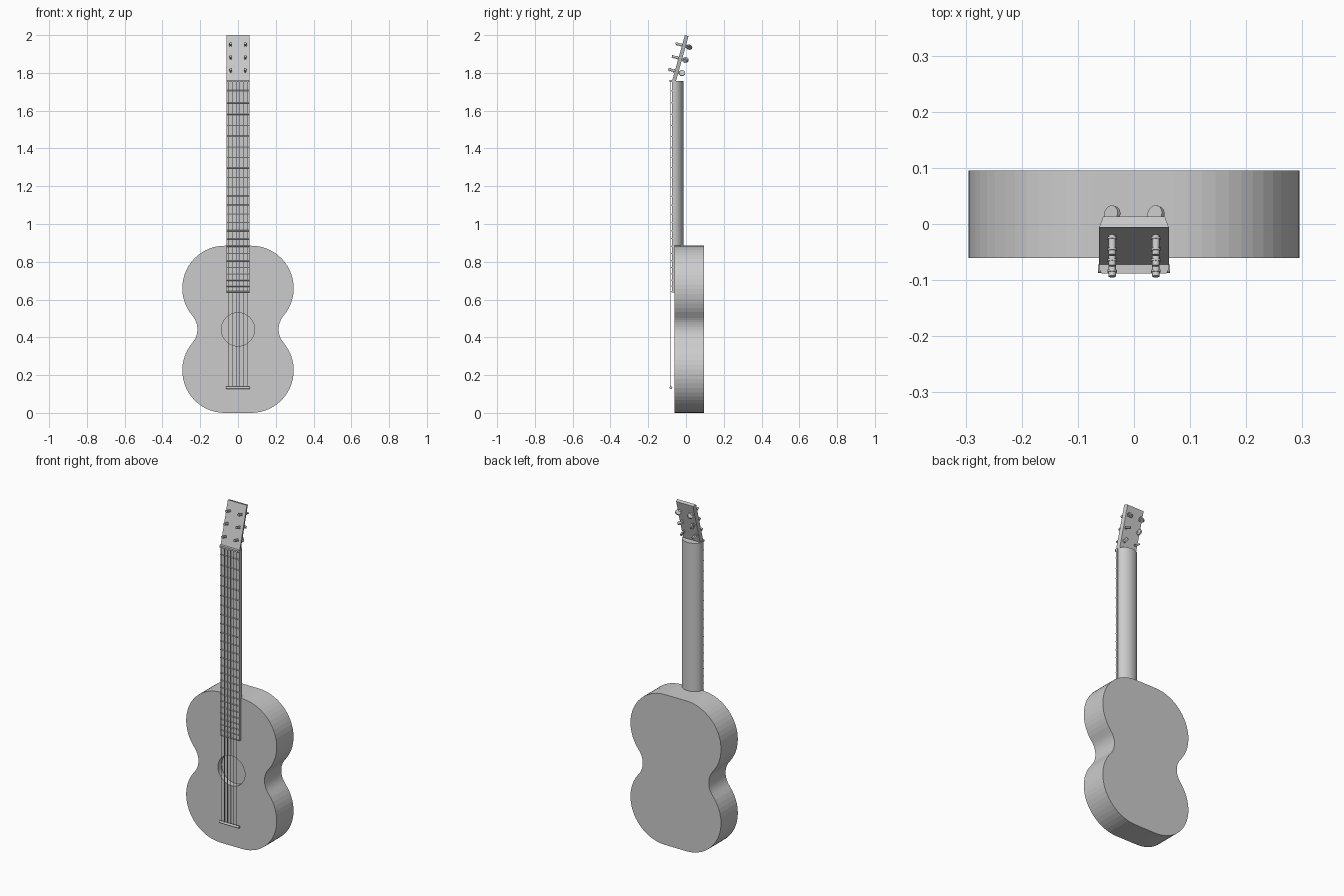
import bpy, bmesh
from math import sin, cos, pi, radians, atan2
from mathutils import Matrix, Vector

if "Cube" in bpy.data.objects:
    bpy.data.objects.remove(bpy.data.objects["Cube"])

GREY = (0.6, 0.6, 0.6, 1)
mat = bpy.data.materials.new("plain grey")
mat.use_nodes = True
mat.diffuse_color = GREY
mat.node_tree.nodes["Principled BSDF"].inputs["Base Color"].default_value = GREY


def finish(name, bm, smooth=False):
    bmesh.ops.recalc_face_normals(bm, faces=bm.faces)
    mesh = bpy.data.meshes.new(name)
    bm.to_mesh(mesh)
    bm.free()
    mesh.materials.append(mat)
    obj = bpy.data.objects.new(name, mesh)
    bpy.context.collection.objects.link(obj)
    bpy.ops.object.select_all(action='DESELECT')
    obj.select_set(True)
    bpy.context.view_layer.objects.active = obj
    if smooth:
        bpy.ops.object.shade_smooth_by_angle(angle=radians(35))
    return obj


def prism(name, outline, offset, smooth=False, matrix=Matrix()):
    """Extrude a closed ring of 3D points along an offset."""
    bm = bmesh.new()
    face = bm.faces.new([bm.verts.new(p) for p in outline])
    new = bmesh.ops.extrude_face_region(bm, geom=[face], use_keep_orig=True)["geom"]
    bmesh.ops.translate(bm, vec=offset, verts=[v for v in new if isinstance(v, bmesh.types.BMVert)])
    bm.transform(matrix)
    return finish(name, bm, smooth)


def box(name, x, y, z):
    ring = [(-x, y[0], z[0]), (x, y[0], z[0]), (x, y[1], z[0]), (-x, y[1], z[0])]
    return prism(name, ring, (0, 0, z[1] - z[0]))


def add_rod(bm, a, b, r, sides=12):
    a, b = Vector(a), Vector(b)
    turn = (b - a).to_track_quat('Z', 'Y').to_matrix().to_4x4()
    bmesh.ops.create_cone(bm, cap_ends=True, segments=sides, radius1=r, radius2=r,
                          depth=(b - a).length, matrix=Matrix.Translation((a + b) / 2) @ turn)


def arc(cx, cz, r, start, end, steps):
    angles = [start + (end - start) * i / steps for i in range(steps + 1)]
    return [(cx + r * cos(a), cz + r * sin(a)) for a in angles]


# Body: two round bouts joined by a concave waist, mirrored
LOW, HIGH, MID, BOUT, CX, WAIST = 0.225, 0.66, 0.4425, 0.225, 0.07, 0.11
WX = 0.325
lean = atan2(HIGH - MID, WX - CX)
half = arc(CX, LOW, BOUT, -pi / 2, lean, 20)
half += arc(WX, MID, WAIST, pi + lean, pi - lean, 12)[1:-1]
half += arc(CX, HIGH, BOUT, -lean, pi / 2, 20)
outline = half + [(-x, z) for x, z in reversed(half)]
FRONT, BACK = -0.061, 0.0955
body = prism("body", [(x, FRONT, z) for x, z in outline], (0, BACK - FRONT, 0))

# Sound hole cut into the front
bm = bmesh.new()
add_rod(bm, (0, FRONT - 0.04, 0.442), (0, FRONT + 0.035, 0.442), 0.088, 48)
cutter = finish("sound_hole_cutter", bm)
cutter.hide_render = True
bpy.context.view_layer.objects.active = body
cut = body.modifiers.new("sound hole", 'BOOLEAN')
cut.operation = 'DIFFERENCE'
cut.object = cutter
bpy.ops.object.modifier_apply(modifier=cut.name)
bpy.data.objects.remove(cutter)

# Neck with a rounded back, and the fretboard on it
W, TOP = 0.062, 1.758
section = [(W * cos(a), -0.064 + 0.05 * sin(a), 0.87) for a in [pi * i / 24 for i in range(25)]]
prism("neck", section, (0, 0, TOP - 0.87), smooth=True)
box("fretboard", W, (-0.075, -0.06), (0.638, TOP))

# Frets, closer together towards the body
bm = bmesh.new()
z, gap = 1.705, 0.0625
for i in range(24):
    add_rod(bm, (-W, -0.075, z), (W, -0.075, z), 0.0035, 8)
    z -= gap
    gap -= 0.0325 / 22
finish("frets", bm, True)

# Nut and bridge bar
ring = [(-W, -0.063, TOP - 0.006), (W, -0.063, TOP - 0.006), (W, -0.08, TOP - 0.006),
        (W - 0.004, -0.088, TOP - 0.006), (0.004 - W, -0.088, TOP - 0.006), (-W, -0.08, TOP - 0.006)]
prism("nut", ring, (0, 0, 0.01))
bm = bmesh.new()
add_rod(bm, (-0.064, -0.08, 0.133), (0.064, -0.08, 0.133), 0.0075, 12)
finish("bridge", bm, True)

# Six strings
bm = bmesh.new()
for i in range(6):
    x = -0.05 + 0.02 * i
    add_rod(bm, (x, -0.083, 0.133), (x, -0.083, TOP), 0.0016, 6)
finish("strings", bm, True)

# Headstock, leaning back and narrower behind
tilt = Matrix.Translation((0, -0.063, TOP)) @ Matrix.Rotation(radians(-15.6), 4, 'X')
ring = [(-W, -0.01, 0), (W, -0.01, 0), (W - 0.007, 0.01, 0), (0.007 - W, 0.01, 0)]
prism("headstock", ring, (0, 0, 0.2485), matrix=tilt)

# Tuning pegs: post, two collars and a turned flat knob
for side, label in ((1, "left"), (-1, "right")):
    for row in range(3):
        x, z = side * 0.039, 0.051 + 0.071 * row
        bm = bmesh.new()
        add_rod(bm, (x, 0.022, z), (x, -0.046, z), 0.0065)
        for y in (-0.013, -0.034):
            add_rod(bm, (x, y, z), (x, y - 0.004, z), 0.0085)
        spin = radians(25 + 50 * row) if side > 0 else radians(60 - 55 * row)
        d = Vector((cos(spin), 0, sin(spin))) * 0.004
        c = Vector((x, 0.029, z))
        add_rod(bm, c - d, c + d, 0.016, 20)
        bm.transform(tilt)
        finish(f"{label}_tuning_peg_{row + 1}", bm, True)
